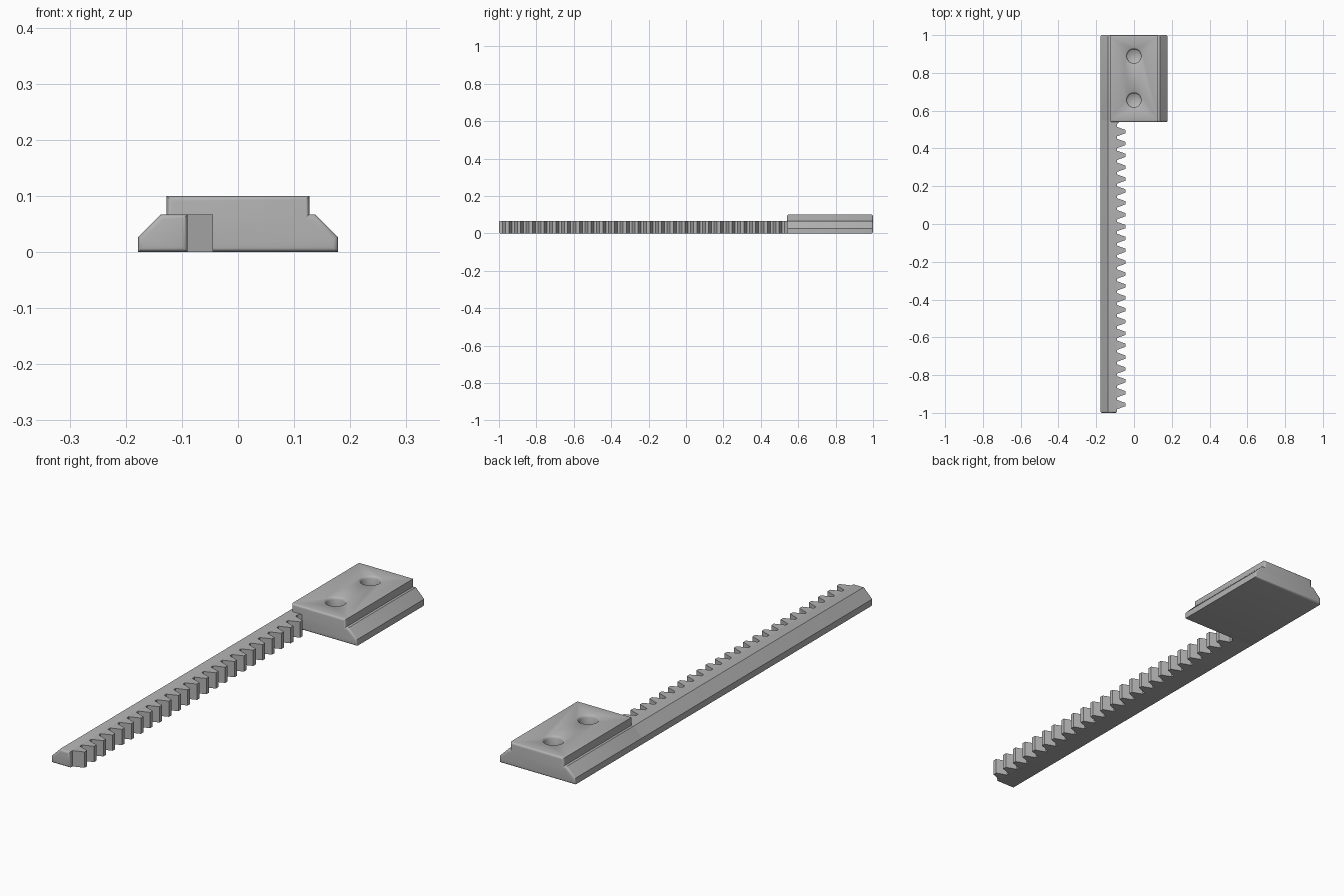
import bpy, bmesh, math

if "Cube" in bpy.data.objects:
    bpy.data.objects.remove(bpy.data.objects["Cube"], do_unlink=True)

grey = bpy.data.materials.new("plain grey")
grey.use_nodes = True
colour = (0.45, 0.45, 0.45, 1)
grey.diffuse_color = colour
grey.node_tree.nodes["Principled BSDF"].inputs["Base Color"].default_value = colour


def finish(name, bm):
    bmesh.ops.recalc_face_normals(bm, faces=bm.faces)
    mesh = bpy.data.meshes.new(name)
    bm.to_mesh(mesh)
    bm.free()
    obj = bpy.data.objects.new(name, mesh)
    bpy.context.collection.objects.link(obj)
    mesh.materials.append(grey)
    return obj


def smooth(obj):
    bpy.ops.object.select_all(action="DESELECT")
    bpy.context.view_layer.objects.active = obj
    obj.select_set(True)
    bpy.ops.object.shade_smooth_by_angle(angle=math.radians(35))


def extrude(points, offset):
    bm = bmesh.new()
    face = bm.faces.new([bm.verts.new(p) for p in points])
    new = bmesh.ops.extrude_face_region(bm, geom=[face])["geom"]
    bmesh.ops.translate(bm, vec=offset,
                        verts=[v for v in new if isinstance(v, bmesh.types.BMVert)])
    return bm


def rail(name, profile, y0, y1, rounded_ends):
    """Extrude an x-z profile along y and round the rim of the given ends."""
    bm = extrude([(x, y0, z) for x, z in profile], (0, y1 - y0, 0))
    bmesh.ops.recalc_face_normals(bm, faces=bm.faces)
    rim = [e for e in bm.edges
           if any(all(abs(v.co.y - y) < 1e-5 for v in e.verts) for y in rounded_ends)]
    bmesh.ops.bevel(bm, geom=rim, offset=0.009, segments=4, profile=0.5, affect="EDGES")
    return finish(name, bm)


# Dovetailed mounting block
half = [(0.178, 0), (0.178, 0.027), (0.138, 0.067), (0.127, 0.067), (0.127, 0.1)]
block = rail("mounting_block", half + [(-x, z) for x, z in reversed(half)],
             0.54, 1.0, (0.54, 1.0))

# Blind screw holes with a rounded mouth and a conical floor
hole_profile = [(0.046, 0.11), (0.046, 0.1), (0.041, 0.097), (0.037, 0.09), (0.037, 0.04)]
sides = 32
for i, y in enumerate((0.655, 0.888)):
    bm = bmesh.new()
    rings = [[bm.verts.new((r * math.cos(math.tau * k / sides),
                            y + r * math.sin(math.tau * k / sides), z))
              for k in range(sides)] for r, z in hole_profile]
    bm.faces.new(rings[0])
    tip = bm.verts.new((0, y, 0.02))
    for k in range(sides):
        n = (k + 1) % sides
        for a, b in zip(rings, rings[1:]):
            bm.faces.new((a[k], a[n], b[n], b[k]))
        bm.faces.new((rings[-1][k], rings[-1][n], tip))
    cutter = finish(f"hole_cutter_{i + 1}", bm)
    cutter.hide_render = True
    cutter.hide_set(True)
    mod = block.modifiers.new("screw hole", "BOOLEAN")
    mod.operation = "DIFFERENCE"
    mod.solver = "EXACT"
    mod.object = cutter

# Bake the holes into the block and drop the cutters
bpy.context.view_layer.update()
baked = bpy.data.meshes.new_from_object(
    block.evaluated_get(bpy.context.evaluated_depsgraph_get()))
block.modifiers.clear()
block.data = baked
for obj in [o for o in bpy.data.objects if o.name.startswith("hole_cutter")]:
    bpy.data.objects.remove(obj, do_unlink=True)
smooth(block)

# Rack bar continuing the right-hand dovetail
root, tip_x, top = -0.09, -0.045, 0.067
bar = rail("rack_bar", [(-0.178, 0), (-0.178, 0.027), (-0.138, top), (root, top), (root, 0)],
           -1.0, 0.55, (-1.0,))
smooth(bar)

# Straight-sided rack teeth along the inner edge of the bar
module = 0.02
pitch = math.pi * module
foot, crest = 0.0248, 0.0085
outline = [(root - 0.005, 0.55), (root - 0.005, -0.985)]
for k in range(24):
    y = -0.956 + k * pitch
    outline += [(root, y - foot), (tip_x, y - crest), (tip_x, y + crest), (root, y + foot)]
outline += [(root, 0.552 - foot), (root + 0.02, 0.55)]
finish("rack_teeth", extrude([(x, y, 0) for x, y in outline], (0, 0, top)))
